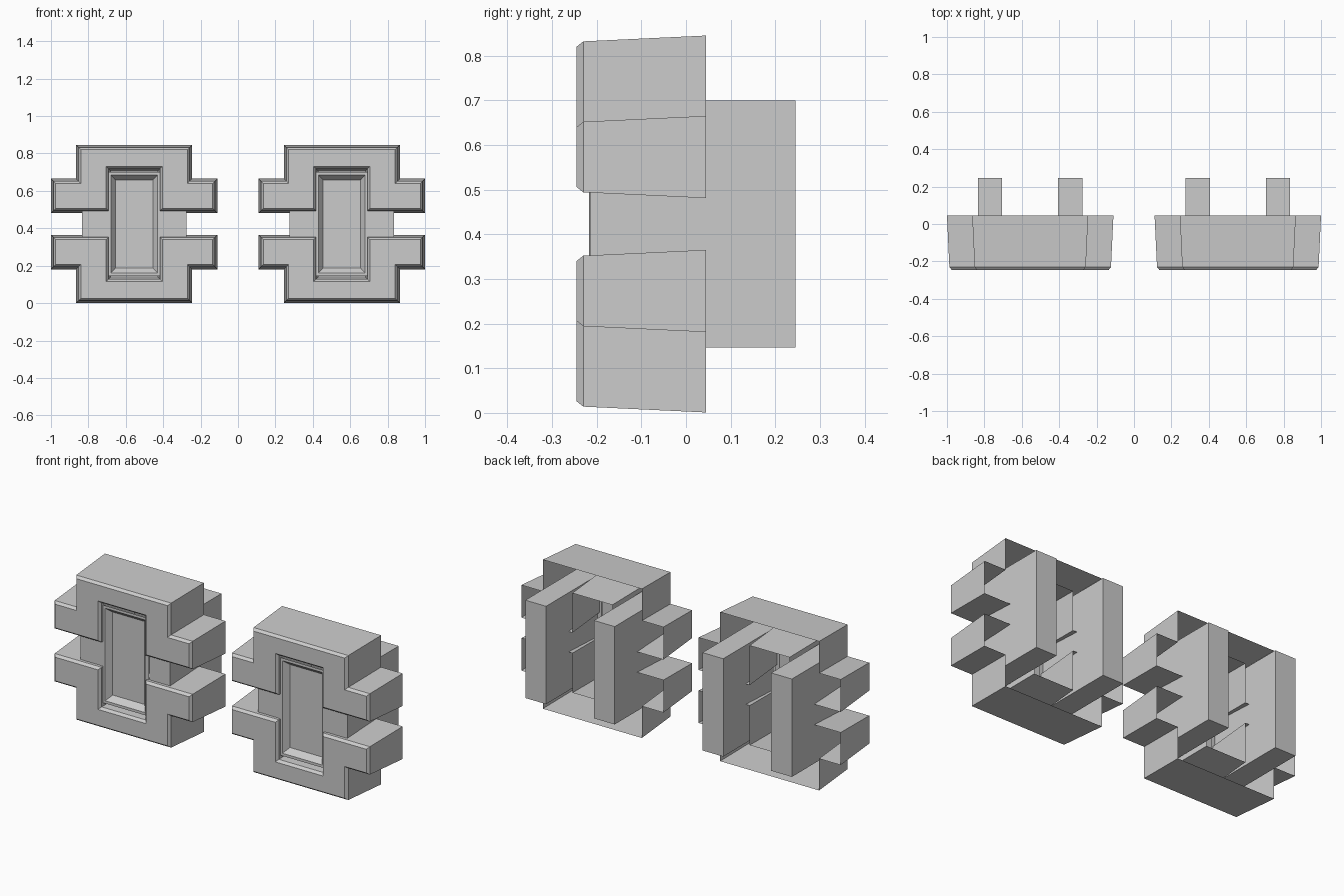
import bpy, bmesh
from mathutils import Vector

if "Cube" in bpy.data.objects:
    bpy.data.objects.remove(bpy.data.objects["Cube"])

MID_Z = 0.423      # horizontal symmetry line of each link


def offset_loop(pts, d):
    """Shift every edge of a counter-clockwise outline inwards by d (mitred)."""
    out = []
    n = len(pts)
    for i in range(n):
        p, a, b = (Vector(pts[k % n]) for k in (i, i - 1, i + 1))
        e1, e2 = (p - a).normalized(), (b - p).normalized()
        out.append(p + d * (Vector((-e1.y, e1.x)) + Vector((-e2.y, e2.x))))
    return out


def finish(bm, name):
    bmesh.ops.recalc_face_normals(bm, faces=bm.faces)
    mesh = bpy.data.meshes.new(name)
    bm.to_mesh(mesh)
    bm.free()
    ob = bpy.data.objects.new(name, mesh)
    bpy.context.collection.objects.link(ob)
    return ob


def lofted(name, rings, cx, flip=False):
    """Skin rings of (outline, y) and cap the last one; the first stays open."""
    bm = bmesh.new()
    loops = []
    for pts, y in rings:
        loops.append([bm.verts.new((cx + x, y, MID_Z + (-z if flip else z)))
                      for x, z in pts])
    for lo, hi in zip(loops, loops[1:]):
        n = len(lo)
        for i in range(n):
            j = (i + 1) % n
            bm.faces.new((lo[i], lo[j], hi[j], hi[i]))
    bm.faces.new(loops[-1])
    ob = finish(bm, name)
    # the cap always faces the front
    if ob.data.polygons[-1].normal.y > 0:
        ob.data.flip_normals()
    return ob


def box(name, x0, x1, y0, y1, z0, z1):
    bm = bmesh.new()
    bmesh.ops.create_cube(bm, size=1)
    for v in bm.verts:
        v.co = ((x0 + x1) / 2 + v.co.x * (x1 - x0),
                (y0 + y1) / 2 + v.co.y * (y1 - y0),
                (z0 + z1) / 2 + v.co.z * (z1 - z0))
    return finish(bm, name)


def rect(hx, hz):
    return [(-hx, -hz), (hx, -hz), (hx, hz), (-hx, hz)]


# arch outline with side ears, relative to the link centre
half = [(0.125, 0.058), (0.445, 0.058), (0.445, 0.242), (0.31, 0.242), (0.31, 0.422)]
notch = [(-0.125, 0.282), (0.125, 0.282)]
arch = half + [(-x, z) for x, z in reversed(half)] + notch

for side, cx in (("left", -0.555), ("right", 0.555)):
    # drafted hollow shells with chamfered front edge
    rings = [(arch, 0.045), (offset_loop(arch, 0.013), -0.23),
             (offset_loop(arch, 0.025), -0.245)]
    lofted(side + "_upper_shell", rings, cx)
    lofted(side + "_lower_shell", rings, cx, flip=True)

    # recessed panel between the shells
    lofted(side + "_recessed_panel",
           [(rect(0.15, 0.277), -0.217), (rect(0.125, 0.262), -0.217),
            (rect(0.10, 0.235), -0.185)], cx)

    # guide bars running through to the back
    for tag, s in (("outer", -1), ("inner", 1)):
        x0, x1 = sorted((cx + s * 0.15, cx + s * 0.28))
        box(f"{side}_{tag}_guide_bar", x0, x1, -0.215, 0.245, 0.146, 0.70)
